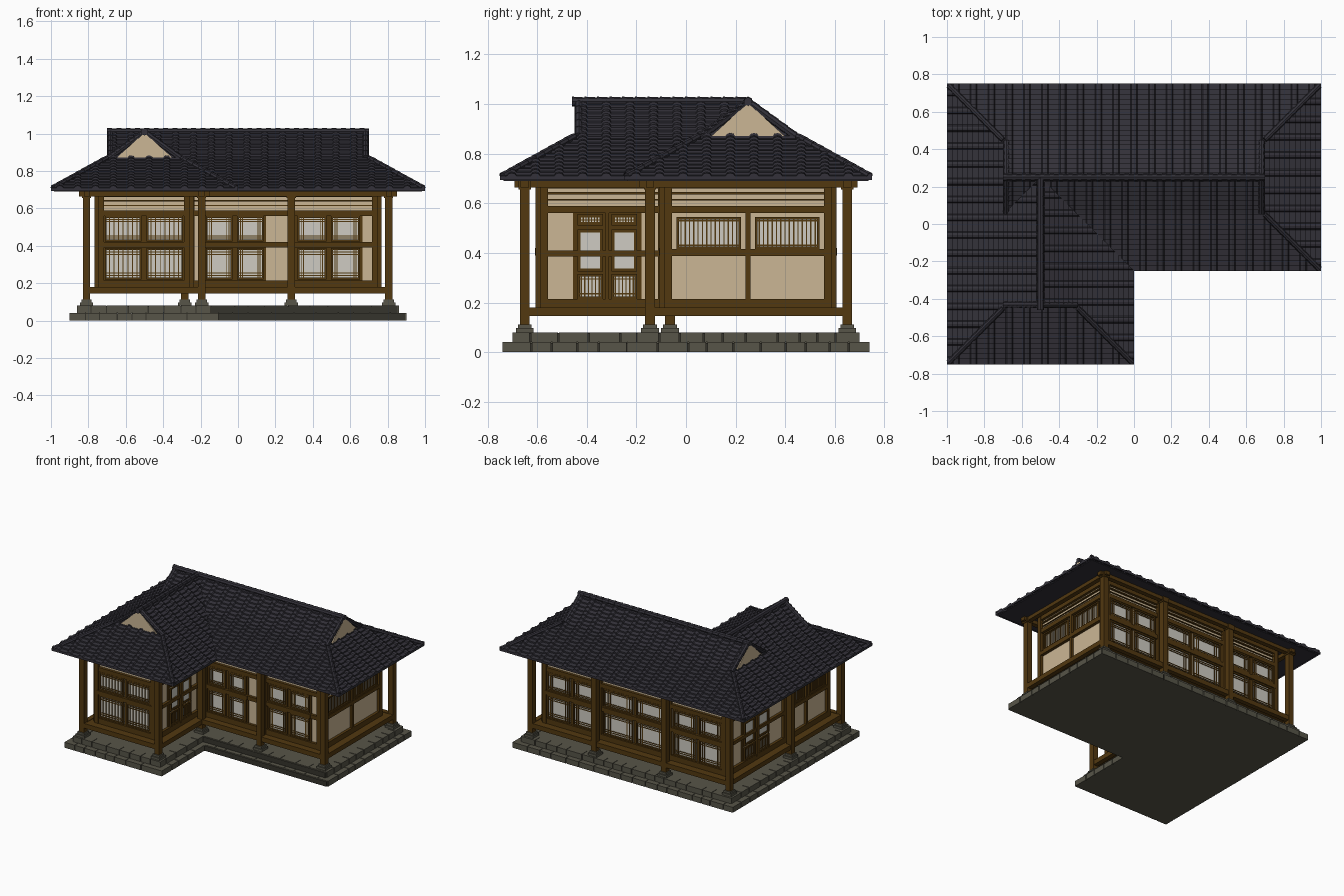
import bpy, bmesh, random
from mathutils import Vector, Matrix

random.seed(4)
if "Cube" in bpy.data.objects:
    bpy.data.objects.remove(bpy.data.objects["Cube"])


def material(name, *rgb):
    m = bpy.data.materials.new(name)
    m.use_nodes = True
    m.diffuse_color = (*rgb, 1)
    m.node_tree.nodes["Principled BSDF"].inputs["Base Color"].default_value = (*rgb, 1)
    return m


TILE = material("dark roof tile", .033, .031, .041)
WOOD = material("brown timber", .085, .04, .005)
PLASTER = material("cream plaster", .6, .47, .3)
PAPER = material("window paper", .62, .6, .54)
STONE = material("grey stone", .095, .09, .065)
JOINT = material("dark stone joint", .035, .033, .025)
parts = {}


def part(name, *mats):
    if name not in parts:
        parts[name] = (bmesh.new(), mats)
    return parts[name][0]


def box(bm, a, b):
    a, b = Vector(a), Vector(b)
    size = [max(abs(s), .0005) for s in b - a]
    m = Matrix.Translation((a + b) / 2) @ Matrix.Diagonal((*size, 1))
    return bmesh.ops.create_cube(bm, size=1, matrix=m)["verts"]


def outline(a, b, xi, yi):
    """Counterclockwise L-shaped plan."""
    return [Vector(p) for p in ((-a, -b), (xi, -b), (xi, yi), (a, yi), (a, b), (-a, b))]


def edges(pts):
    for i, p in enumerate(pts):
        q = pts[(i + 1) % len(pts)]
        u = (q - p).normalized()
        yield p, q, u, Vector((-u.y, u.x))


def slab(bm, pts, z0, z1):
    f = bm.faces.new([bm.verts.new((*p, z0)) for p in pts])
    top = bmesh.ops.extrude_face_region(bm, geom=[f])["geom"]
    bmesh.ops.translate(bm, verts=[v for v in top if isinstance(v, bmesh.types.BMVert)],
                        vec=(0, 0, z1 - z0))
    bmesh.ops.recalc_face_normals(bm, faces=bm.faces[:])


# Stone platform: two courses of blocks around a paved core
core = part("platform_core", STONE, JOINT)
for inset, z in ((0, 0), (.04, .04)):
    slab(core, outline(.893 - inset, .733 - inset, -.112 - inset, -.242 + inset), z, z + .037)
    blocks = part("platform_blocks", STONE)
    for p, q, u, inn in edges(outline(.9 - inset, .74 - inset, -.105 - inset, -.235 + inset)):
        s, end = 0, (q - p).length
        while s < end - .001:
            n = random.uniform(.07, .13)
            e = end if end - s - n < .06 else s + n
            box(blocks, (*(p + u * (s + .003)), z), (*(p + u * (e - .003) + inn * .06), z + .04))
            s = e
for f in core.faces:
    f.material_index = int(abs(f.normal.z) < .5)

# Posts on stepped stone footings
POSTS = [(-.81, -.65), (-.195, -.65), (-.195, -.145), (.285, -.145), (.805, -.145),
         (.805, .65), (.285, .65), (-.285, .65), (-.81, .65), (-.81, -.065)]
for x, y in POSTS:
    for w, z0, z1, name, mat in ((.036, .08, .097, "post_footings", STONE),
                                 (.028, .097, .112, "post_footings", STONE),
                                 (.02, .112, .69, "posts", WOOD),
                                 (.025, .655, .697, "posts", WOOD)):
        box(part(name, mat), (x - w, y - w, z0), (x + w, y + w, z1))

# Deck, floor beams and eave beams along the post line
frame = outline(.807, .65, -.195, -.145)
slab(part("deck", WOOD), frame, .155, .176)
for p, q, u, inn in edges(frame):
    for w, ext, z0, z1 in ((.017, .012, .145, .18), (.017, .042, .664, .694)):
        box(part("beams", WOOD), (*(p - u * ext - inn * w), z0), (*(q + u * ext + inn * w), z1))

# Plastered wall core
X0, X1, XI, YF, YI, YB = -.745, .745, -.26, -.585, -.085, .585
plaster = part("wall_core", PLASTER)
box(plaster, (X0, YI, .17), (X1, YB, .69))
box(plaster, (X0, YF, .17), (XI, YI, .69))


def wall(axis, plane, sign):
    """Return a function laying a flat strip on one wall."""
    def strip(name, mat, u0, u1, z0, z1, depth):
        far = plane + sign * depth
        if axis == "x":
            box(part(name, mat), (u0, plane, z0), (u1, far, z1))
        else:
            box(part(name, mat), (plane, u0, z0), (far, u1, z1))
    return strip


def frame_wall(w, u0, u1, stiles=()):
    for z0, z1, d in ((.176, .215, .02), (.56, .59, .02), (.612, .618, .008),
                      (.636, .645, .012), (.66, .69, .02)):
        w("wall_frames", WOOD, u0, u1, z0, z1, d)
    for u in (u0 + .012, u1 - .012, *stiles):
        w("wall_frames", WOOD, u - .016, u + .016, .176, .69, .022)


def window(w, u0, u1, z0, z1, ver, hor):
    w("window_paper", PAPER, u0, u1, z0, z1, .008)
    for a, b, c, d in ((u0, u0 + .01, z0, z1), (u1 - .01, u1, z0, z1),
                       (u0, u1, z0, z0 + .01), (u0, u1, z1 - .01, z1)):
        w("window_frames", WOOD, a, b, c, d, .018)
    for t in ver:
        u = u0 + (u1 - u0) * t
        w("window_lattice", WOOD, u - .0025, u + .0025, z0, z1, .013)
    for t in hor:
        z = z0 + (z1 - z0) * t
        w("window_lattice", WOOD, u0, u1, z - .0025, z + .0025, .012)


def even(n):
    return [(i + 1) / (n + 1) for i in range(n)]


EDGE = (.13, .21, .79, .87)


def window_bay(w, u0, u1, ver=EDGE, n=2):
    """Wooden bay with n columns of two-row windows."""
    w("wall_boards", WOOD, u0, u1, .2, .57, .005)
    w("wall_frames", WOOD, u0, u1, .39, .42, .024)
    pitch = (u1 - u0) / n
    for i in range(n):
        a, b = u0 + pitch * i + .013, u0 + pitch * (i + 1) - .013
        window(w, a, b, .22, .388, ver, EDGE)
        window(w, a, b, .424, .558, ver, EDGE)


def door_bay(w, u0, u1):
    """Two doors with paper, lattice and top light."""
    w("wall_boards", WOOD, u0, u1, .2, .57, .005)
    mid = (u0 + u1) / 2
    for a, b in ((u0 + .018, mid - .018), (mid + .018, u1 - .018)):
        window(w, a, b, .215, .315, even(6), (.2, .8))
        window(w, a, b, .325, .495, (.09, .91), (.06, .94))
        window(w, a, b, .51, .556, even(8), even(3))
    w("wall_frames", WOOD, mid - .008, mid + .008, .2, .57, .022)


def panel_bay(w, u0, u1):
    """Plain lower panels with barred windows above."""
    mid = (u0 + u1) / 2
    w("wall_frames", WOOD, u0, u1, .388, .415, .022)
    w("wall_frames", WOOD, mid - .01, mid + .01, .2, .57, .02)
    for a, b in ((u0 + .022, mid - .028), (mid + .028, u1 - .022)):
        window(w, a, b, .415, .545, even(14), (.12, .88))


# Wing front
w = wall("x", YF, -1)
frame_wall(w, X0, XI)
window_bay(w, X0 + .02, XI - .02, even(7))
# Main front
w = wall("x", YI, -1)
frame_wall(w, XI, X1, (-.195, .285))
window_bay(w, -.185, .15)
window_bay(w, .305, .665)
for a, b in ((.15, .285), (.665, X1)):
    w("wall_frames", WOOD, a, b, .39, .42, .02)
# Wing inner side
w = wall("y", XI, 1)
frame_wall(w, YF, YI)
door_bay(w, -.455, -.18)
w("wall_frames", WOOD, YF, YI, .385, .41, .02)
# Main right side
w = wall("y", X1, 1)
frame_wall(w, YI, YB)
panel_bay(w, YI + .025, YB - .025)
# Back
w = wall("x", YB, 1)
frame_wall(w, X0, X1, (-.285, .285))
for a, b in ((X0 + .02, -.305), (-.265, .265), (.305, X1 - .02)):
    window_bay(w, a, b)
# Left side
w = wall("y", X0, -1)
frame_wall(w, YF, YB, (-.065,))
panel_bay(w, YF + .025, -.085)
door_bay(w, .1, .42)
w("wall_frames", WOOD, -.06, YB, .385, .41, .02)

# Roof: stepped tile courses with half-round ribs, trimmed at hips and valleys
EAVE, KNEE, RIDGE = .7, .86, 1.005
PITCH = 1 / 10.5
RIB = ((0, 0), (.3, 0), (.36, .7), (.5, 1), (.64, .7), (.7, 0))


def courses(d0, z0, d1, z1, n):
    out = []
    for i in range(n):
        for t, lift in ((i / n, .01), ((i + 1) / n, 0)):
            out.append((d0 + (d1 - d0) * t, z0 + (z1 - z0) * t + lift, .012))
    return out


LOWER = [(0, EAVE - .006, 0)] + courses(0, EAVE, .33, KNEE + .016, 12)
UPPER = courses(.3, KNEE, .5, RIDGE, 8)


def tiles(p, q, u, inn, profile, clips):
    bm = bmesh.new()
    n = round((q - p).length / PITCH) + 6
    across = [((i + t) * PITCH, h) for i in range(-6, n) for t, h in RIB]
    grid = [[bm.verts.new((*(p + u * s + inn * d), z + rib * h)) for s, h in across]
            for d, z, rib in profile]
    for r0, r1 in zip(grid, grid[1:]):
        for i in range(len(across) - 1):
            bm.faces.new((r0[i], r0[i + 1], r1[i + 1], r1[i]))
    for co, no in clips:
        bmesh.ops.bisect_plane(bm, geom=bm.verts[:] + bm.edges[:] + bm.faces[:],
                               plane_co=(*co, 0), plane_no=(*no, 0), clear_outer=True)
    tmp = bpy.data.meshes.new("tiles")
    bm.to_mesh(tmp)
    bm.free()
    part("roof_tiles", TILE).from_mesh(tmp)
    bpy.data.meshes.remove(tmp)


roof = outline(1, .75, 0, -.25)
MEET = Vector((-.5, .25))
for i, (p, q, u, inn) in enumerate(edges(roof)):
    s0, s1 = (-1 if i == 2 else 1), (-1 if i == 1 else 1)
    start, end = (p, -u + inn * s0), (q, u + inn * s1)
    tiles(p, q, u, inn, LOWER, [start, end])
    if i in (0, 3):
        continue
    start = start if i == 2 else (p + u * .3, -u)
    end = end if i == 1 else (q - u * .3, u)
    if i == 5:
        start = (MEET, Vector((-1, 1)))
    tiles(p, q, u, inn, UPPER, [start, end])
tiles(Vector((-1, -.25)), Vector((0, -.25)), Vector((1, 0)), Vector((0, 1)), UPPER,
      [((-.7, 0), (-1, 0)), (MEET, (1, -1))])
slab(part("roof_soffit", TILE), outline(.985, .735, -.015, -.235), .69, .697)


def roll(a, b, r=.02):
    """Chain of overlapping round cap tiles."""
    a, b = Vector(a), Vector(b)
    n = max(2, round((b - a).length / .05))
    rot = (b - a).to_track_quat("Z", "Y").to_matrix().to_4x4()
    for i in range(n):
        m = Matrix.Translation(a.lerp(b, (i + .5) / n)) @ rot
        bmesh.ops.create_cone(part("roof_ridges", TILE), cap_ends=True, segments=8, radius1=r,
                              radius2=r * .85, depth=(b - a).length / n, matrix=m)


# Ridges and hips
roll((-.7, .25, 1.01), (.7, .25, 1.01))
roll((-.5, -.46, 1.01), (-.5, .25, 1.01))
for i, p in enumerate(roof):
    if i != 2:
        c = Vector((-.5 if i < 2 else p.x * .5, .25))
        sx, sy = (1 if p.x > c.x else -1), (1 if p.y > c.y else -1)
        roll((p.x - sx * .01, p.y - sy * .01, EAVE + .01),
             (p.x - sx * .3, p.y - sy * .3, KNEE + .01), .016)


def triangle(name, mat, c, n, half, z0, z1, d0, d1):
    side = Vector((-n.y, n.x))
    ring = ((-half, z0), (half, z0), (0, z1))
    bm = part(name, mat)
    lo, hi = ([bm.verts.new((*(c + side * s + n * d), z)) for s, z in ring] for d in (d0, d1))
    bm.faces.new(lo)
    bm.faces.new(hi)
    for i in range(3):
        j = (i + 1) % 3
        bm.faces.new((lo[i], lo[j], hi[j], hi[i]))
    bmesh.ops.recalc_face_normals(bm, faces=bm.faces[:])


# Gable ends with plaster infill and rake rolls
for c, n in (((.7, .25), (1, 0)), ((-.7, .25), (-1, 0)), ((-.5, -.45), (0, -1))):
    c, n = Vector(c), Vector(n)
    triangle("gable_backing", TILE, c, n, .195, KNEE - .01, RIDGE, -.06, -.012)
    triangle("gable_plaster", PLASTER, c, n, .16, KNEE, 1.005, -.012, -.004)
    side = Vector((-n.y, n.x))
    for s in (-.19, .19):
        roll((*(c + side * s - n * .018), KNEE + .01), (*(c - n * .018), RIDGE + .003), .018)

for name, (bm, mats) in parts.items():
    me = bpy.data.meshes.new(name)
    bm.to_mesh(me)
    bm.free()
    for m in mats:
        me.materials.append(m)
    bpy.context.collection.objects.link(bpy.data.objects.new(name, me))
